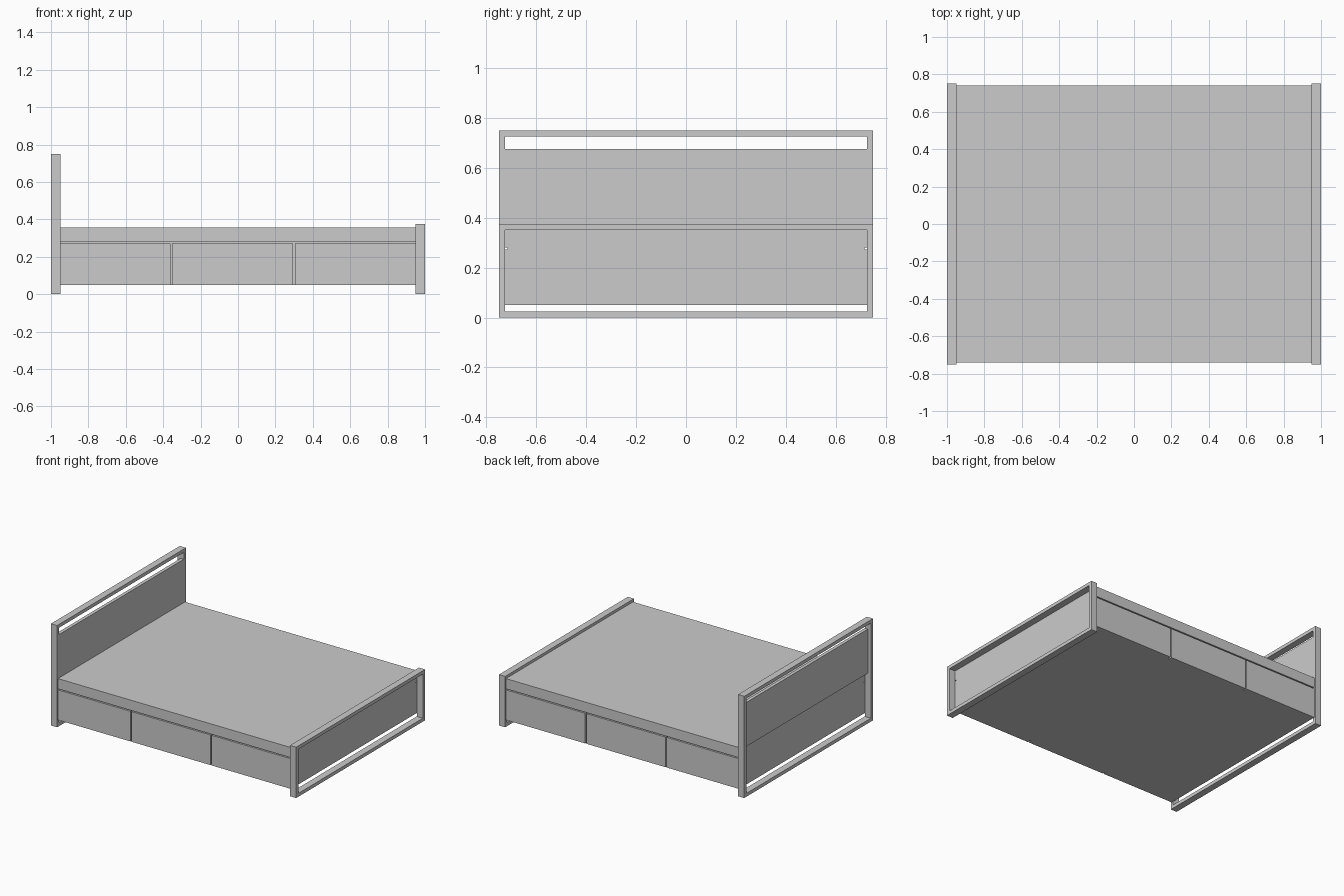
import bpy

if "Cube" in bpy.data.objects:
    bpy.data.objects.remove(bpy.data.objects["Cube"])


def box(name, x0, x1, y0, y1, z0, z1):
    bpy.ops.mesh.primitive_cube_add(size=1, location=((x0 + x1) / 2, (y0 + y1) / 2, (z0 + z1) / 2))
    ob = bpy.context.object
    ob.name = name
    ob.scale = (x1 - x0, y1 - y0, z1 - z0)
    bpy.ops.object.transform_apply(location=False, rotation=False, scale=True)
    return ob


W, T = 0.75, 0.025  # half width of the bed, frame bar thickness


def end_frame(name, x0, x1, height):
    # two posts joined by a top and a bottom rail
    for side, y0 in (("front", -W), ("back", W - T)):
        box(f"{name}_{side}_post", x0, x1, y0, y0 + T, 0, height)
    box(f"{name}_top_rail", x0, x1, -W + T, W - T, height - T, height)
    box(f"{name}_bottom_rail", x0, x1, -W + T, W - T, 0, T)


end_frame("headboard", -1.0, -0.95, 0.75)
end_frame("footboard", 0.95, 1.0, 0.375)

# headboard panel, flush with the mattress side
box("headboard_panel", -0.975, -0.95, -W + T, W - T, 0.35, 0.675)

# bed base and the mattress platform above the drawers
box("base_core", -0.95, 0.95, -0.715, 0.715, 0.05, 0.28)
box("platform", -0.95, 0.95, -0.74, 0.74, 0.28, 0.355)

# three drawer fronts on each long side, separated by narrow grooves
drawers = [(-0.95, -0.36), (-0.352, 0.294), (0.304, 0.95)]
for side, y0 in (("front", -0.74), ("back", 0.715)):
    for i, (x0, x1) in enumerate(drawers):
        box(f"{side}_drawer_{i + 1}", x0, x1, y0, y0 + 0.025, 0.05, 0.272)
